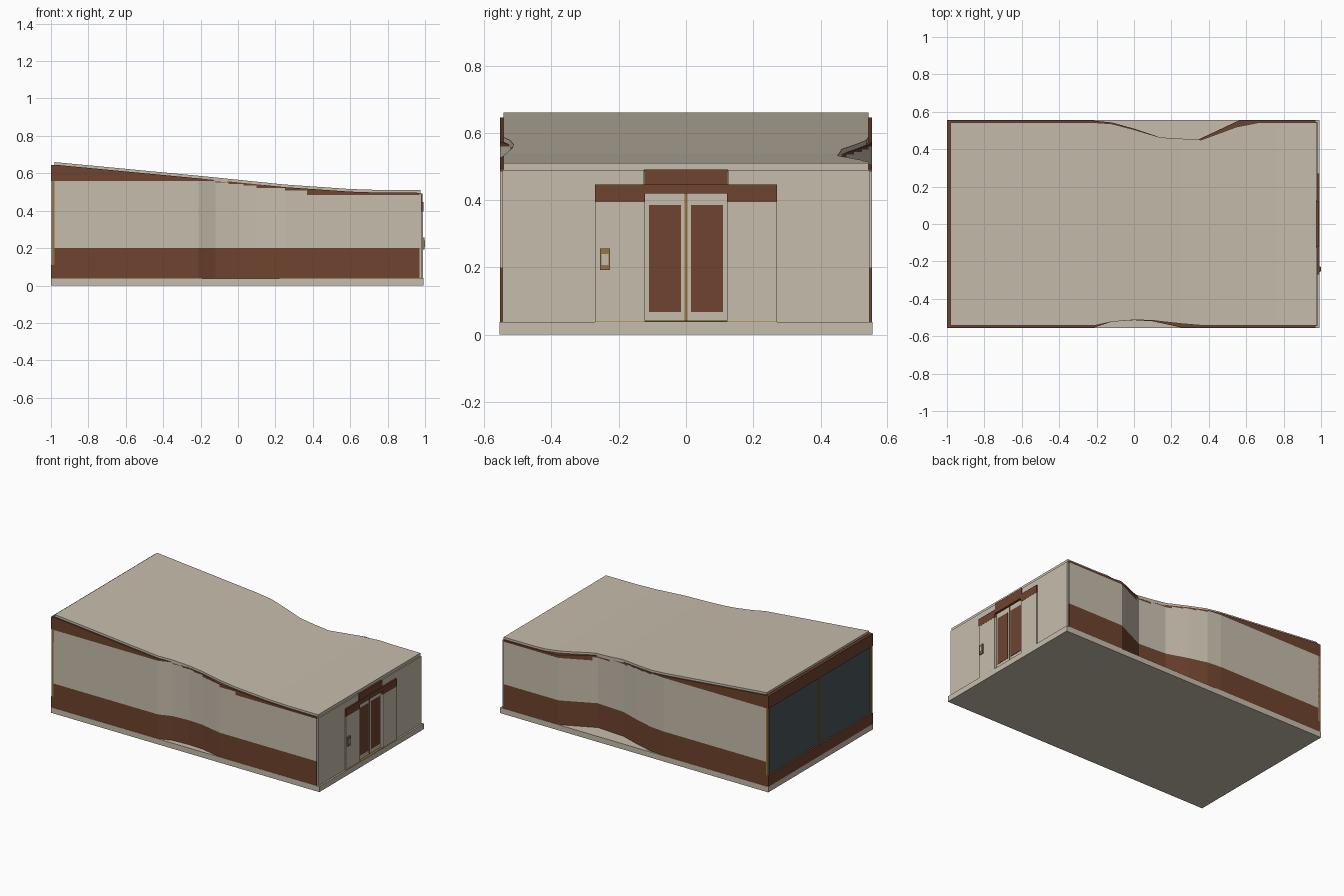
import bpy, bmesh

if "Cube" in bpy.data.objects:
    bpy.data.objects.remove(bpy.data.objects["Cube"])


def lin(c):
    c /= 255
    return c / 12.92 if c <= 0.04045 else ((c + 0.055) / 1.055) ** 2.4


def material(name, r, g, b):
    m = bpy.data.materials.new(name)
    m.diffuse_color = (lin(r), lin(g), lin(b), 1)
    m.use_nodes = True
    m.node_tree.nodes["Principled BSDF"].inputs["Base Color"].default_value = m.diffuse_color
    return m


BEIGE = material("beige", 198, 189, 172)
BROWN = material("brown", 110, 67, 46)
GLASS = material("dark_glass", 74, 84, 91)
TAN = material("tan_metal", 150, 117, 68)


def interp(pts, x):
    if x <= pts[0][0]:
        return pts[0][1]
    for (x0, y0), (x1, y1) in zip(pts, pts[1:]):
        if x <= x1:
            return y0 + (y1 - y0) * (x - x0) / (x1 - x0)
    return pts[-1][1]


def finish(name, bm, mats):
    me = bpy.data.meshes.new(name)
    bm.to_mesh(me)
    bm.free()
    for m in mats:
        me.materials.append(m)
    ob = bpy.data.objects.new(name, me)
    bpy.context.collection.objects.link(ob)
    return ob


def box(name, mat, x, y, z):
    bm = bmesh.new()
    bmesh.ops.create_cube(bm, size=1)
    for v in bm.verts:
        v.co = [lo + (c + 0.5) * (hi - lo) for c, (lo, hi) in zip(v.co, (x, y, z))]
    return finish(name, bm, [mat])


# Sloping roof line and curved plan outlines, as (x, value)
ROOF_Z = [(-0.98, 0.66), (-0.2, 0.586), (0.25, 0.54), (0.6, 0.516), (0.75, 0.511), (0.975, 0.51)]
WALL_FRONT = [(-0.21, -0.553), (-0.12, -0.522), (0, -0.514), (0.1, -0.52), (0.25, -0.553)]
WALL_BACK = [(-0.22, 0.553), (-0.12, 0.543), (0, 0.51), (0.14, 0.463), (0.34, 0.45), (0.56, 0.553)]
ROOF_FRONT = [(-0.21, -0.543), (-0.12, -0.523), (0, -0.513), (0.1, -0.516), (0.25, -0.533), (0.37, -0.543)]
ROOF_BACK = [(-0.22, 0.543), (-0.12, 0.536), (0, 0.505), (0.14, 0.463), (0.36, 0.45), (0.55, 0.52), (0.67, 0.543)]
FASCIA_STEPS = [(-0.12, 0.56), (-0.05, 0.55), (0.03, 0.543), (0.1, 0.535), (0.25, 0.522), (0.37, 0.507), (9, 0.485)]


def loft(name, mats, x0, x1, front, back, drop, levels):
    """Solid between two plan curves; levels(xm) lists (z, material) from the bottom up."""
    xs = {x0, x1} | {p[0] for c in (front, back, ROOF_Z, FASCIA_STEPS) for p in c}
    xs = sorted(x for x in xs if x0 <= x <= x1)
    bm = bmesh.new()

    def quad(pts, mat):
        bm.faces.new([bm.verts.new(p) for p in pts]).material_index = mat

    for a, b in zip(xs, xs[1:]):
        lv = levels((a + b) / 2)
        top = {x: interp(ROOF_Z, x) - drop for x in (a, b)}

        def z(x, i):
            if i == len(lv):
                return top[x]
            v = lv[i][0]
            return top[x] - 0.02 if v is None else v

        fa, fb, ba, bb = interp(front, a), interp(front, b), interp(back, a), interp(back, b)
        for i, (_, mat) in enumerate(lv):
            p, q, r, s = z(a, i), z(b, i), z(b, i + 1), z(a, i + 1)
            quad([(a, fa, p), (b, fb, q), (b, fb, r), (a, fa, s)], mat)
            quad([(b, bb, q), (a, ba, p), (a, ba, s), (b, bb, r)], mat)
            if a == x0:
                quad([(a, ba, p), (a, fa, p), (a, fa, s), (a, ba, s)], mat)
            if b == x1:
                quad([(b, fb, q), (b, bb, q), (b, bb, r), (b, fb, r)], mat)
        n = len(lv)
        quad([(a, fa, z(a, n)), (b, fb, z(b, n)), (b, bb, z(b, n)), (a, ba, z(a, n))], lv[-1][1])
        quad([(a, ba, z(a, 0)), (b, bb, z(b, 0)), (b, fb, z(b, 0)), (a, fa, z(a, 0))], lv[0][1])
    bmesh.ops.remove_doubles(bm, verts=bm.verts, dist=0.0001)
    return finish(name, bm, mats)


def wall_levels(xm):
    fascia = next(z for x, z in FASCIA_STEPS if xm < x)
    return [(0.037, 1), (0.2, 0), (fascia, 1)]


# Base slab, curved side walls with painted bands, and roof
box("base_slab", BEIGE, (-1, 0.993), (-0.555, 0.555), (0, 0.037))
loft("side_walls", [BEIGE, BROWN], -0.982, 0.97, WALL_FRONT, WALL_BACK, 0.014, wall_levels)
loft("roof", [BEIGE], -0.98, 0.975, ROOF_FRONT, ROOF_BACK, 0, lambda xm: [(None, 0)])

# Glazed end: sill, header, posts and window
box("window_sill", BROWN, (-1, -0.98), (-0.553, 0.553), (0.037, 0.11))
box("window_header", BROWN, (-1, -0.98), (-0.553, 0.553), (0.56, 0.645))
box("window_glass", GLASS, (-0.988, -0.98), (-0.54, 0.54), (0.11, 0.56))
for label, y in (("front", -0.546), ("middle", 0), ("back", 0.546)):
    box("window_post_" + label, TAN, (-0.998, -0.98), (y - 0.007, y + 0.007), (0.11, 0.56))

# Entrance end wall, split around the recessed doorway
for label, s in (("front", -1), ("back", 1)):
    box("end_wall_" + label, BEIGE, (0.96, 0.982), sorted((s * 0.125, s * 0.546)), (0.037, 0.49))
    box("door_surround_" + label, BEIGE, (0.975, 0.99), sorted((s * 0.122, s * 0.27)), (0.03, 0.395))
    box("lintel_" + label, BROWN, (0.975, 0.991), sorted((s * 0.122, s * 0.27)), (0.395, 0.447))
    box("door_leaf_" + label, BEIGE, (0.965, 0.977), sorted((s * 0.004, s * 0.122)), (0.04, 0.42))
    box("door_panel_" + label, BROWN, (0.97, 0.979), sorted((s * 0.015, s * 0.11)), (0.068, 0.385))
box("lintel_middle", BROWN, (0.965, 0.991), (-0.122, 0.122), (0.42, 0.447))
box("sign_panel", BROWN, (0.965, 0.986), (-0.123, 0.123), (0.447, 0.491))
box("door_seam", TAN, (0.965, 0.978), (-0.004, 0.004), (0.04, 0.42))
box("threshold", TAN, (0.965, 0.991), (-0.27, 0.27), (0.034, 0.039))

# Wall-mounted panel beside the doors
box("entry_panel", TAN, (0.985, 0.997), (-0.256, -0.226), (0.192, 0.256))
box("entry_panel_screen", BEIGE, (0.992, 1.0), (-0.251, -0.231), (0.207, 0.24))
